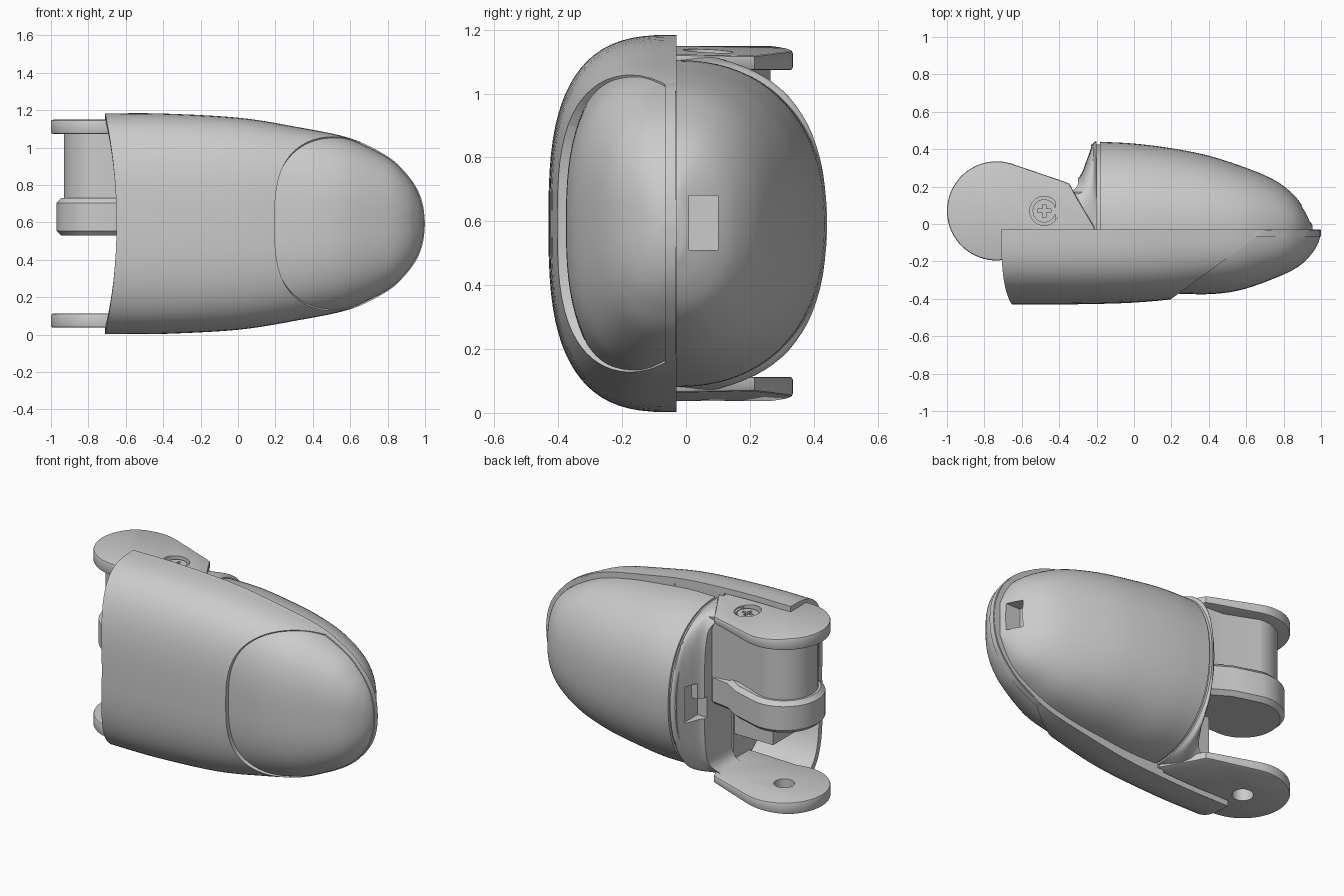
import bpy, bmesh
from math import cos, sin, pi, radians
from mathutils import Vector

if "Cube" in bpy.data.objects:
    bpy.data.objects.remove(bpy.data.objects["Cube"])

CZ, Y0 = 0.593, -0.03          # section centre height, parting plane


def finish(name, bm, recalc=True):
    if recalc:
        bmesh.ops.recalc_face_normals(bm, faces=bm.faces[:])
    me = bpy.data.meshes.new(name)
    bm.to_mesh(me)
    bm.free()
    ob = bpy.data.objects.new(name, me)
    bpy.context.collection.objects.link(ob)
    return ob


def spline(pts, steps=5):
    v = [Vector(p) for p in pts]
    v = [2 * v[0] - v[1]] + v + [2 * v[-1] - v[-2]]
    out = []
    for i in range(1, len(v) - 2):
        a, b, c, d = v[i - 1:i + 3]
        for k in range(steps):
            t = k / steps
            out.append(0.5 * (2 * b + (c - a) * t + (2 * a - 5 * b + 4 * c - d) * t * t
                              + (3 * b - a - 3 * c + d) * t ** 3))
    return out + [v[-2]]


def loft(name, stations, n0, side, n1=None, solid=True, scoop=0.0, cut=None, k=40):
    """Half super-ellipse sections; each station is (x, half height, depth)."""
    bm = bmesh.new()
    rings, rows = [], spline(stations)
    for i, (x, h, d) in enumerate(rows):
        n = n0 + ((n1 or n0) - n0) * (i / (len(rows) - 1)) ** 0.5
        h, d, ring = max(h, 0.004), max(d, 0.004), []
        for j in range(k + 1):
            a = pi * j / k
            c, s = cos(a), max(sin(a), 0)
            zr = (1 if c > 0 else -1) * abs(c) ** (2 / n)
            fade = max(0, min(1, 0.1 - x)) if scoop else 0
            ring.append(bm.verts.new((x + scoop * (1 - zr * zr) * fade,
                                      Y0 + side * d * s ** (2 / n), CZ + h * zr)))
        rings.append(ring)
    for r, q in zip(rings, rings[1:]):
        for j in range(k + (1 if solid else 0)):
            m = (j + 1) % (k + 1)
            bm.faces.new((r[j], r[m], q[m], q[j]))
    if solid:
        bm.faces.new(rings[0])
        bm.faces.new(rings[-1])
    else:
        bm.normal_update()
        bm.faces.ensure_lookup_table()
        if bm.faces[k // 2].normal.y * side < 0:
            bmesh.ops.reverse_faces(bm, faces=bm.faces[:])
    if cut:
        bmesh.ops.bisect_plane(bm, geom=bm.verts[:] + bm.edges[:] + bm.faces[:],
                               plane_co=cut[0], plane_no=cut[1], clear_outer=True)
    return finish(name, bm, solid)


def prism(name, pts, lo, hi, axis='z'):
    bm = bmesh.new()
    f = bm.faces.new([bm.verts.new((u, v, lo) if axis == 'z' else (u, lo, v)) for u, v in pts])
    ex = bmesh.ops.extrude_face_region(bm, geom=[f])
    move = (0, 0, hi - lo) if axis == 'z' else (0, hi - lo, 0)
    bmesh.ops.translate(bm, verts=[g for g in ex['geom'] if isinstance(g, bmesh.types.BMVert)], vec=move)
    return finish(name, bm)


def arc(cx, cy, r, a0=0, a1=360, n=32):
    m = n if a1 - a0 == 360 else n - 1
    return [(cx + r * cos(radians(a0 + (a1 - a0) * i / m)),
             cy + r * sin(radians(a0 + (a1 - a0) * i / m))) for i in range(n)]


def box(name, lo, hi, bevel=0.0):
    bm = bmesh.new()
    bmesh.ops.create_cube(bm, size=1)
    for v in bm.verts:
        v.co = [lo[i] + (v.co[i] + 0.5) * (hi[i] - lo[i]) for i in range(3)]
    if bevel:
        bmesh.ops.bevel(bm, geom=bm.edges[:], offset=bevel, segments=5, profile=0.5, affect='EDGES')
    return finish(name, bm)


def apply(ob, kind, **props):
    m = ob.modifiers.new(kind, kind)
    for key, val in props.items():
        setattr(m, key, val)
    bpy.context.view_layer.objects.active = ob
    bpy.ops.object.modifier_apply(modifier=m.name)


def carve(ob, *cutters):
    for c in cutters:
        apply(ob, 'BOOLEAN', operation='DIFFERENCE', object=c, solver='EXACT')
        bpy.data.objects.remove(c)


# front shell, cut away diagonally around the fingertip pad
outline = [(-.71, .59, .40), (-.4, .589, .40), (0, .567, .39), (.3, .52, .36), (.6, .457, .31),
           (.8, .36, .24), (.9, .268, .18), (.96, .182, .12), (.99, .095, .07), (1, .0, .03)]
shell = loft('front_shell', outline, 2.9, -1, solid=False, scoop=0.075,
             cut=((.2, -.40, 0), (.33, -.45, 0)))
apply(shell, 'SOLIDIFY', thickness=0.035, offset=-1)

# fingertip pad, and the parting plate that forms the thin rim around it
loft('tip_pad', [(.1, .545, .335), (.3, .515, .345), (.45, .488, .342), (.6, .452, .315), (.8, .354, .24),
                 (.9, .262, .182), (.957, .177, .12), (.986, .09, .07), (.996, .0, .03)], 2.7, -1)
edge = [(p.x, max(p.y - (.012 if p.x < .64 else 0), .001)) for p in spline(outline) if p.x > -.25]
prism('tip_rim', [(x, CZ + h) for x, h in edge] + [(x, CZ - h) for x, h in reversed(edge)],
      -.066, -.033, 'y')

# back cover with a small slot at the tip
cover = loft('back_cover', [(-.183, .51, .47), (0, .51, .46), (.2, .49, .435), (.4, .465, .395),
                            (.6, .42, .33), (.75, .35, .265), (.85, .28, .19), (.91, .2, .11),
                            (.955, .1, .02)], 2.25, 1)
carve(cover, box('slot_cutter', (.84, .01, .51), (1.1, .1, .68)))
loft('neck_core', [(-.23, .5, .455), (-.15, .5, .455)], 2.25, 1)

# bracket wall with arched channel and wiring slot
wall = loft('bracket_wall', [(-.42, .53, .262), (-.35, .53, .255), (-.29, .527, .285), (-.25, .52, .38),
                             (-.22, .513, .46), (-.2, .51, .472)], 6, 1, n1=2.25)
carve(wall, box('channel_cutter', (-1.3, -.8, .11), (-.3, .8, 1.075), .08),
      box('slot_cutter', (-.5, .22, .47), (-.235, .36, .6)),
      box('slot_cutter', (-.5, .28, .6), (-.235, .36, .7)))
loft('bracket_lower_wall', [(-.31, .53, .33), (-.2, .53, .33)], 2.9, -1)

# hinge ears, outer faces tapering toward the fingertip
ear_profile = arc(-.735, .07, .265, 72, 288, 40) + [(-.21, -.2), (-.21, -.02), (-.31, .15), (-.345, .215),
                                                   (-.38, .229)]
ears = {}
for name, s in (('upper_ear', 1), ('lower_ear', -1)):
    ear = prism(name, ear_profile, *sorted((CZ + s * .48, CZ + s * .556)))
    bm = bmesh.new()
    bm.from_mesh(ear.data)
    res = bmesh.ops.bisect_plane(bm, geom=bm.verts[:] + bm.edges[:] + bm.faces[:],
                                 plane_co=(-.65, 0, CZ + s * .554), plane_no=(.06, .05, s),
                                 clear_outer=True)
    rim = [g for g in res['geom_cut'] if isinstance(g, bmesh.types.BMEdge)]
    bmesh.ops.edgeloop_fill(bm, edges=rim)
    bmesh.ops.recalc_face_normals(bm, faces=bm.faces[:])
    bm.to_mesh(ear.data)
    bm.free()
    apply(ear, 'BEVEL', width=.01, segments=2, limit_method='ANGLE', angle_limit=radians(50))
    ears[name] = ear
carve(ears['lower_ear'], prism('pin_cutter', arc(-.735, .07, .06), -.1, .3))
carve(ears['upper_ear'], prism('screw_cutter', arc(-.48, .07, .078), 1.09, 1.3))

# cross-head screw
screw = prism('screw', arc(-.48, .07, .062), 1.075, 1.118)
carve(screw, box('cross_cutter', (-.515, .061, 1.1), (-.445, .079, 1.2)),
      box('cross_cutter', (-.489, .035, 1.1), (-.471, .105, 1.2)))

# motor barrel, collar and inner block between the ears
prism('motor_barrel', arc(-.735, .07, .195, 80, 270, 28) + [(-.27, -.12), (-.27, .17), (-.5, .18)], .7, 1.08)
collar = prism('motor_collar', arc(-.735, .07, .235, 80, 270, 28) +
               [(-.4, -.165), (-.28, -.1), (-.28, .17), (-.42, .19), (-.52, .25)], .53, .73)
apply(collar, 'BEVEL', width=.025, segments=1, limit_method='ANGLE', angle_limit=radians(50))
box('inner_block', (-.58, -.3, .27), (-.28, -.04, .56))

# smooth shading with crisp edges
bpy.ops.object.select_all(action='DESELECT')
for ob in bpy.context.scene.objects:
    ob.select_set(True)
    bpy.context.view_layer.objects.active = ob
bpy.ops.object.shade_smooth_by_angle(angle=radians(32))
